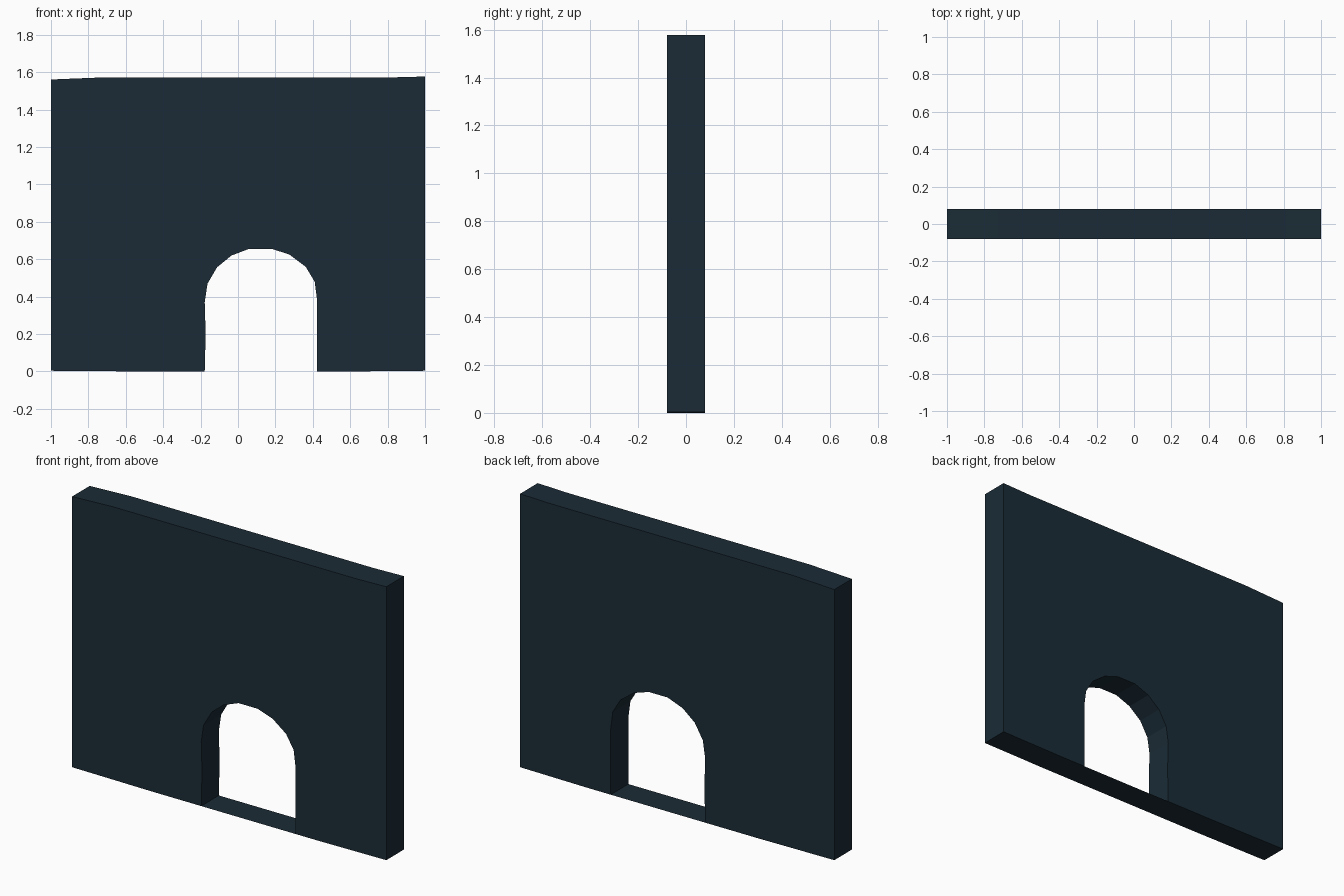
import bpy, bmesh

if "Cube" in bpy.data.objects:
    bpy.data.objects.remove(bpy.data.objects["Cube"])

HALF_DEPTH = 0.08

paint = bpy.data.materials.new("dark_slate")
paint.diffuse_color = (0.0105, 0.0245, 0.037, 1)
paint.use_nodes = True
paint.node_tree.nodes["Principled BSDF"].inputs["Base Color"].default_value = paint.diffuse_color


def finish(name, bm):
    bmesh.ops.recalc_face_normals(bm, faces=bm.faces)
    mesh = bpy.data.meshes.new(name)
    bm.to_mesh(mesh)
    bm.free()
    mesh.materials.append(paint)
    obj = bpy.data.objects.new(name, mesh)
    bpy.context.collection.objects.link(obj)
    return obj


# Wall outline: slightly uneven outer edge, then the hand-cut arch
outer = [(0.58, 0), (1, 0.004), (1, 1.577), (0.81, 1.572),
         (-0.73, 1.572), (-1, 1.561), (-1, 0.004), (-0.5, 0)]
arch = [(-0.178, 0), (-0.173, 0.2), (-0.178, 0.37), (-0.163, 0.47),
        (-0.112, 0.557), (-0.035, 0.62), (0.06, 0.656), (0.18, 0.656),
        (0.275, 0.625), (0.362, 0.56), (0.41, 0.48), (0.423, 0.38), (0.423, 0)]

# Wall: outline extruded through its depth
bm = bmesh.new()
face = bm.faces.new([bm.verts.new((x, -HALF_DEPTH, z)) for x, z in outer + arch])
ext = bmesh.ops.extrude_face_region(bm, geom=[face], use_keep_orig=True)
moved = [v for v in ext["geom"] if isinstance(v, bmesh.types.BMVert)]
bmesh.ops.translate(bm, verts=moved, vec=(0, 2 * HALF_DEPTH, 0))
finish("arched_wall", bm)

# Threshold: thin sheet closing the underside across the doorway
bm = bmesh.new()
x0, x1 = arch[0][0], arch[-1][0]
bm.faces.new([bm.verts.new((x, y, 0)) for x, y in
              ((x0, -HALF_DEPTH), (x0, HALF_DEPTH), (x1, HALF_DEPTH), (x1, -HALF_DEPTH))])
finish("doorway_threshold", bm)
